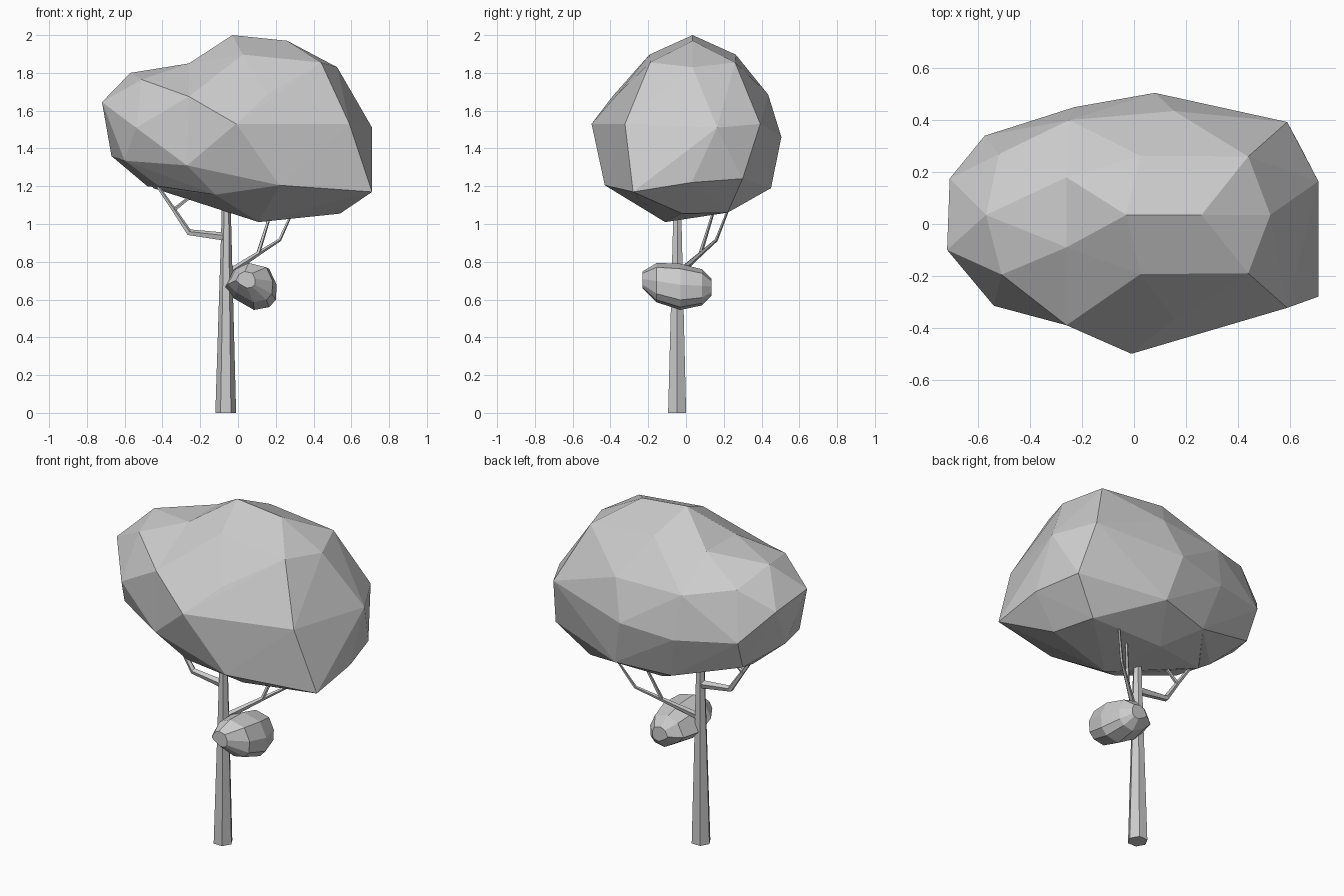
import bpy, bmesh, math
from mathutils import Vector


def add_object(name, bm):
    bmesh.ops.recalc_face_normals(bm, faces=bm.faces[:])
    mesh = bpy.data.meshes.new(name)
    bm.to_mesh(mesh)
    bm.free()
    ob = bpy.data.objects.new(name, mesh)
    bpy.context.collection.objects.link(ob)
    return ob


def hull(name, points):
    """Faceted leaf mass wrapped round a set of points."""
    bm = bmesh.new()
    verts = [bm.verts.new(p) for p in points]
    bmesh.ops.convex_hull(bm, input=verts)
    loose = [v for v in bm.verts if not v.link_faces]
    bmesh.ops.delete(bm, geom=loose, context='VERTS')
    return add_object(name, bm)


def limb(name, path, radii, sides):
    """Tapered flat-sided tube along a path."""
    bm = bmesh.new()
    pts = [Vector(p) for p in path]
    rings = []
    for i, p in enumerate(pts):
        d = (pts[min(i + 1, len(pts) - 1)] - pts[max(i - 1, 0)]).normalized()
        u = Vector((1, 0, 0)) if abs(d.z) > 0.98 else Vector((0, 0, 1))
        u = (u - d * u.dot(d)).normalized()
        w = d.cross(u)
        angles = [2 * math.pi * k / sides for k in range(sides)]
        rings.append([bm.verts.new(p + radii[i] * (math.cos(a) * u + math.sin(a) * w))
                      for a in angles])
    for a, b in zip(rings, rings[1:]):
        for k in range(sides):
            n = (k + 1) % sides
            bm.faces.new((a[k], a[n], b[n], b[k]))
    bm.faces.new(rings[0])
    bm.faces.new(rings[-1])
    return add_object(name, bm)


def both_sides(items, mid=0.035):
    return [(x, mid + s * dy, z) for x, dy, z in items for s in (-1, 1)]


# Canopy: a big dome and a smaller left lobe sharing a waist, leaving a crease
waist = [(-0.26, 0.18, 1.85), (-0.26, -0.09, 1.85), (-0.26, -0.39, 1.675),
         (-0.27, -0.385, 1.31), (-0.25, 0.40, 1.67), (-0.23, 0.45, 1.42),
         (-0.12, -0.30, 1.155), (-0.17, 0.37, 1.165)]
dome = both_sides([(0.44, 0.225, 1.855), (0.025, 0.228, 1.897),
                   (0.59, 0.358, 1.53), (0.155, 0.40, 1.685)])
dome += [(-0.03, 0.035, 2.0), (0.26, 0.035, 1.97), (0.525, 0.035, 1.83),
         (-0.01, -0.5, 1.53), (0.08, 0.505, 1.46), (0.71, 0.165, 1.51),
         (0.71, -0.28, 1.17), (0.71, 0.03, 1.22), (0.64, 0.30, 1.24),
         (0.22, -0.43, 1.205), (0.15, 0.45, 1.19), (0.54, -0.02, 1.055),
         (0.11, -0.11, 1.01), (0.47, 0.22, 1.06), (0.0, 0.22, 1.06),
         (-0.45, 0.0, 1.19)]
lobe = [(-0.57, 0.035, 1.80), (-0.51, -0.195, 1.765), (-0.52, 0.27, 1.725),
        (-0.72, -0.10, 1.645), (-0.71, 0.175, 1.61), (-0.67, 0.03, 1.36),
        (-0.54, -0.315, 1.51), (-0.60, -0.20, 1.335), (-0.575, 0.34, 1.45),
        (-0.56, 0.27, 1.28), (-0.48, 0.06, 1.20), (-0.42, -0.15, 1.20),
        (-0.1, 0.03, 1.5)]
hull("canopy_dome", dome + waist)
hull("canopy_left_lobe", lobe + waist)

# Small leaf clump on the trunk: one outline repeated along y
outline = [(-0.14, -0.01), (-0.09, 0.085), (-0.01, 0.122), (0.10, 0.095),
           (0.14, 0.01), (0.135, -0.07), (0.10, -0.108), (0.02, -0.123),
           (-0.09, -0.06)]
stations = [(-0.23, 0.36, 0.705, 0.04), (-0.155, 0.85, 0.69, 0.065),
            (-0.03, 1.0, 0.668, 0.065), (0.085, 0.78, 0.665, 0.065),
            (0.135, 0.36, 0.665, 0.075)]
hull("small_leaf_clump", [(xc + s * x, y, zc + s * z)
                          for y, s, zc, xc in stations for x, z in outline])

# Trunk
limb("trunk", [(-0.065, -0.047, 0), (-0.062, -0.046, 1.0), (-0.062, -0.045, 1.25)],
     [0.055, 0.026, 0.02], 6)

# Left branch and its fork
limb("left_branch", [(-0.06, -0.045, 0.93), (-0.26, -0.045, 0.955),
                     (-0.34, -0.045, 1.075), (-0.46, -0.04, 1.25)],
     [0.024, 0.018, 0.012, 0.008], 5)
limb("left_twig", [(-0.345, -0.045, 1.07), (-0.22, -0.04, 1.17)], [0.011, 0.008], 5)

# Right branch and its fork
limb("right_branch", [(-0.06, -0.045, 0.735), (0.11, 0.08, 0.845),
                      (0.22, 0.16, 0.915), (0.295, 0.225, 1.08)],
     [0.02, 0.012, 0.009, 0.006], 5)
limb("right_twig", [(0.105, 0.075, 0.84), (0.18, 0.15, 1.08)], [0.011, 0.007], 5)
